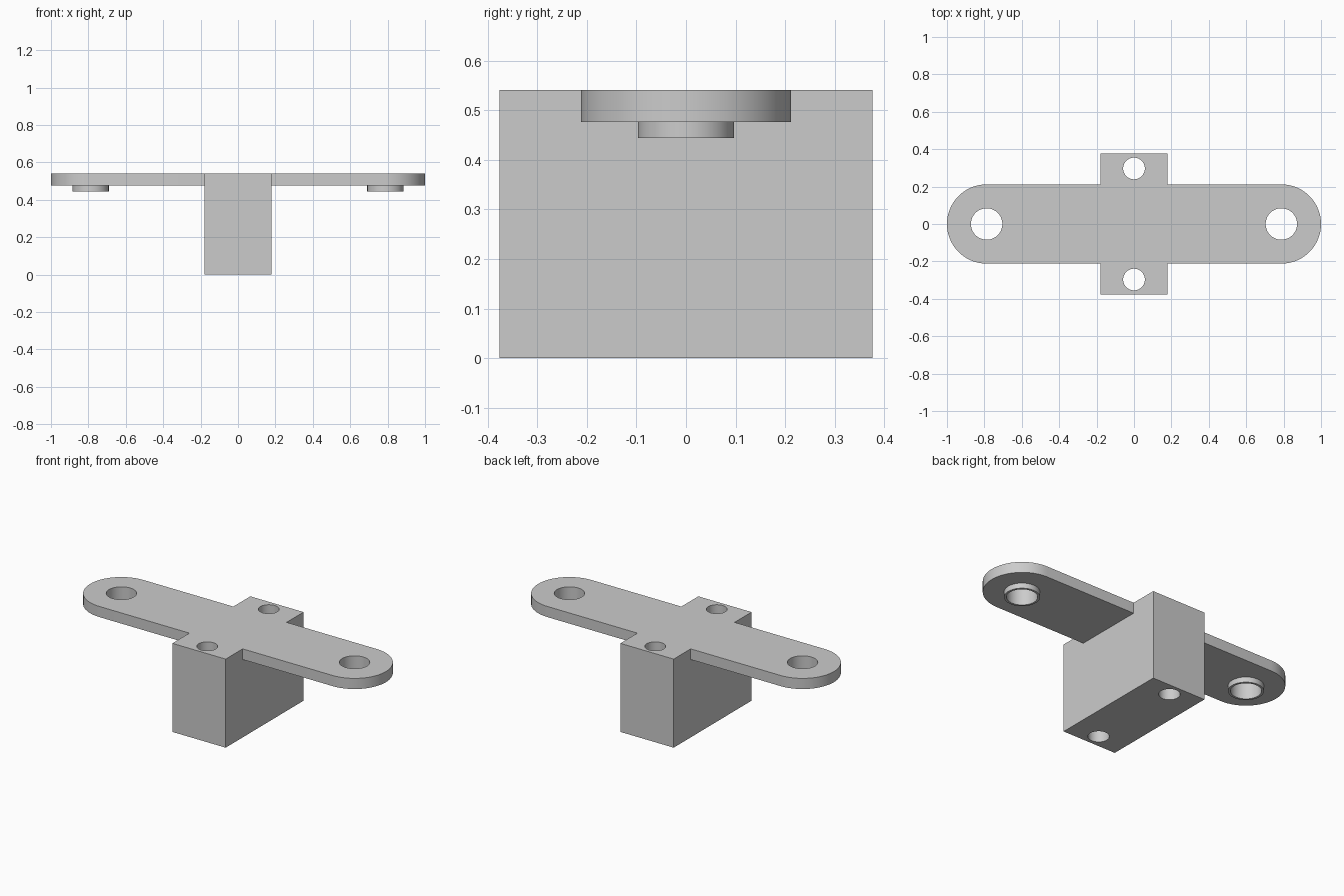
import bpy
import bmesh
import math

if "Cube" in bpy.data.objects:
    bpy.data.objects.remove(bpy.data.objects["Cube"], do_unlink=True)

# Main dimensions
TOP, PLATE_BOTTOM, BOSS_BOTTOM = 0.541, 0.476, 0.444
END_X, END_R = 0.788, 0.212
BLOCK_X, BLOCK_Y = 0.18, 0.376
BOSS_R, ARM_HOLE_R = 0.097, 0.084
BLOCK_HOLE_Y, BLOCK_HOLE_R = 0.297, 0.058

grey = bpy.data.materials.new("plain grey")
grey.use_nodes = True
grey.diffuse_color = (0.6, 0.6, 0.6, 1)
grey.node_tree.nodes["Principled BSDF"].inputs["Base Color"].default_value = (0.6, 0.6, 0.6, 1)


def arc(cx, cy, r, start, end, steps):
    angles = [start + (end - start) * i / steps for i in range(steps + 1)]
    return [(cx + r * math.cos(a), cy + r * math.sin(a)) for a in angles]


def circle(cx, cy, r):
    return arc(cx, cy, r, 0, math.tau, 64)[:-1]


def prism(name, outline, bottom, top):
    """Extrude a counter-clockwise outline upward into a solid."""
    bm = bmesh.new()
    base = bm.faces.new([bm.verts.new((x, y, bottom)) for x, y in outline])
    result = bmesh.ops.extrude_face_region(bm, geom=[base], use_keep_orig=True)
    raised = [v for v in result["geom"] if isinstance(v, bmesh.types.BMVert)]
    bmesh.ops.translate(bm, verts=raised, vec=(0, 0, top - bottom))
    bmesh.ops.recalc_face_normals(bm, faces=bm.faces)
    mesh = bpy.data.meshes.new(name)
    bm.to_mesh(mesh)
    bm.free()
    mesh.materials.append(grey)
    obj = bpy.data.objects.new(name, mesh)
    bpy.context.collection.objects.link(obj)
    return obj


def combine(target, tool, operation):
    """Apply a boolean and discard the tool solid."""
    tool.hide_render = True
    mod = target.modifiers.new(operation.title(), "BOOLEAN")
    mod.operation, mod.solver, mod.object = operation, "EXACT", tool
    bpy.context.view_layer.objects.active = target
    bpy.ops.object.modifier_apply(modifier=mod.name)
    bpy.data.objects.remove(tool, do_unlink=True)


# Cross-arm plate with rounded ends
quarter = math.pi / 2
stadium = (arc(END_X, 0, END_R, -quarter, quarter, 32)
           + arc(-END_X, 0, END_R, quarter, 3 * quarter, 32))
bracket = prism("bracket", stadium, PLATE_BOTTOM, TOP)

# Central block, flush with the plate top
corners = [(-BLOCK_X, -BLOCK_Y), (BLOCK_X, -BLOCK_Y), (BLOCK_X, BLOCK_Y), (-BLOCK_X, BLOCK_Y)]
combine(bracket, prism("centre_block", corners, 0, TOP), "UNION")

# Bosses under the arm ends, then all through holes
for side in (-1, 1):
    boss = prism("boss", circle(side * END_X, 0, BOSS_R), BOSS_BOTTOM, PLATE_BOTTOM + 0.02)
    combine(bracket, boss, "UNION")
for side in (-1, 1):
    for x, y, r in ((side * END_X, 0, ARM_HOLE_R), (0, side * BLOCK_HOLE_Y, BLOCK_HOLE_R)):
        combine(bracket, prism("hole_cutter", circle(x, y, r), -0.1, TOP + 0.1), "DIFFERENCE")

# Smooth the curved walls, keep the edges crisp
bpy.ops.object.select_all(action="DESELECT")
bracket.select_set(True)
bpy.context.view_layer.objects.active = bracket
bpy.ops.object.shade_smooth_by_angle(angle=math.radians(30))
